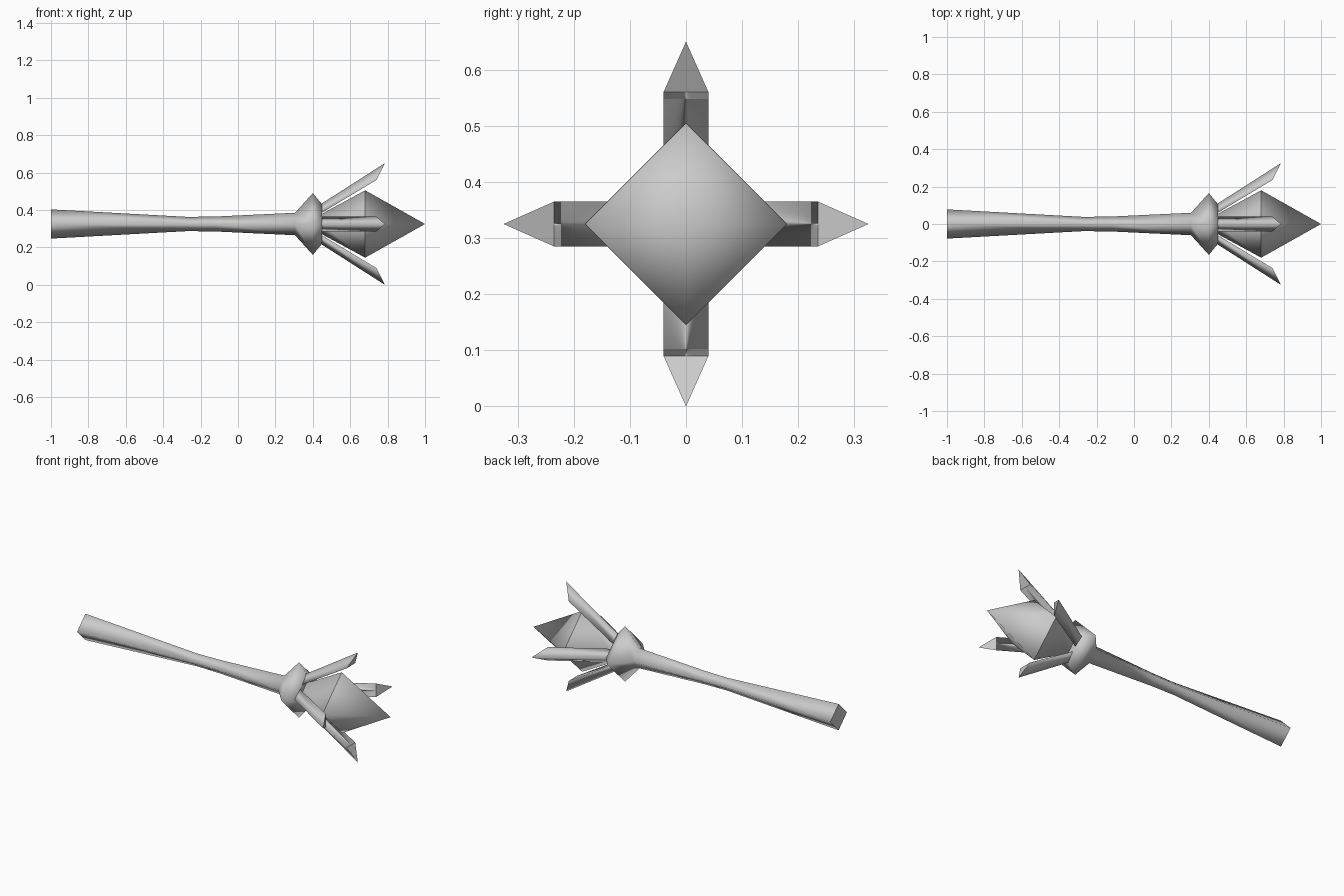
import bpy, bmesh, math
from mathutils import Matrix

if "Cube" in bpy.data.objects:
    bpy.data.objects.remove(bpy.data.objects["Cube"])

CZ = 0.325  # height of the long axis

grey = bpy.data.materials.new("plain grey")
grey.diffuse_color = (0.6, 0.6, 0.6, 1)
grey.use_nodes = True
grey.node_tree.nodes["Principled BSDF"].inputs["Base Color"].default_value = grey.diffuse_color


def finish(name, bm):
    bmesh.ops.recalc_face_normals(bm, faces=bm.faces)
    for f in bm.faces:
        f.smooth = True
    me = bpy.data.meshes.new(name)
    bm.to_mesh(me)
    bm.free()
    me.materials.append(grey)
    ob = bpy.data.objects.new(name, me)
    ob.location.z = CZ
    bpy.context.collection.objects.link(ob)
    return ob


def diamond_loft(name, profile, sharp=()):
    """Four-sided loft along x from (x, radius) pairs; radius 0 makes a point."""
    bm = bmesh.new()
    rings = []
    for x, r in profile:
        n = 4 if r else 1
        rings.append([bm.verts.new((x, r * math.cos(i * math.pi / 2),
                                    r * math.sin(i * math.pi / 2))) for i in range(n)])
    for a, b in zip(rings, rings[1:]):
        for i in range(4):
            j = (i + 1) % 4
            if len(b) == 1:
                bm.faces.new((a[i], a[j], b[0]))
            else:
                bm.faces.new((a[i], a[j], b[j], b[i]))
    for ring in (rings[0], rings[-1]):
        if len(ring) == 4:
            bm.faces.new(ring)
    # hard creases around the chosen rings
    for k in sharp:
        for i in range(4):
            e = bm.edges.get((rings[k][i], rings[k][(i + 1) % 4]))
            e.smooth = False
    return finish(name, bm)


# handle flaring into the collar
diamond_loft("handle_and_collar",
             [(-1, .078), (-.27, .038), (-.12, .04), (.305, .06), (.40, .165), (.45, .105)],
             sharp=(0, 5))

# pointed crystal head
diamond_loft("crystal", [(.44, .05), (.68, .18), (1, 0)], sharp=(0, 1))

# four prongs: triangular bars with a slanted, pointed end
for k, side in enumerate(("back", "top", "front", "bottom")):
    bm = bmesh.new()
    w = .04
    base = [bm.verts.new(p) for p in ((.42, .092, 0), (.435, .052, w), (.435, .052, -w))]
    end = [bm.verts.new(p) for p in ((.785, .325, 0), (.74, .235, w), (.74, .235, -w))]
    for i in range(3):
        j = (i + 1) % 3
        bm.faces.new((base[i], base[j], end[j], end[i]))
    bm.faces.new(base)
    bm.faces.new(end)
    for ring in (base, end):
        for i in range(3):
            bm.edges.get((ring[i], ring[(i + 1) % 3])).smooth = False
    bmesh.ops.rotate(bm, verts=bm.verts, cent=(0, 0, 0),
                     matrix=Matrix.Rotation(k * math.pi / 2, 3, 'X'))
    finish("prong_" + side, bm)
